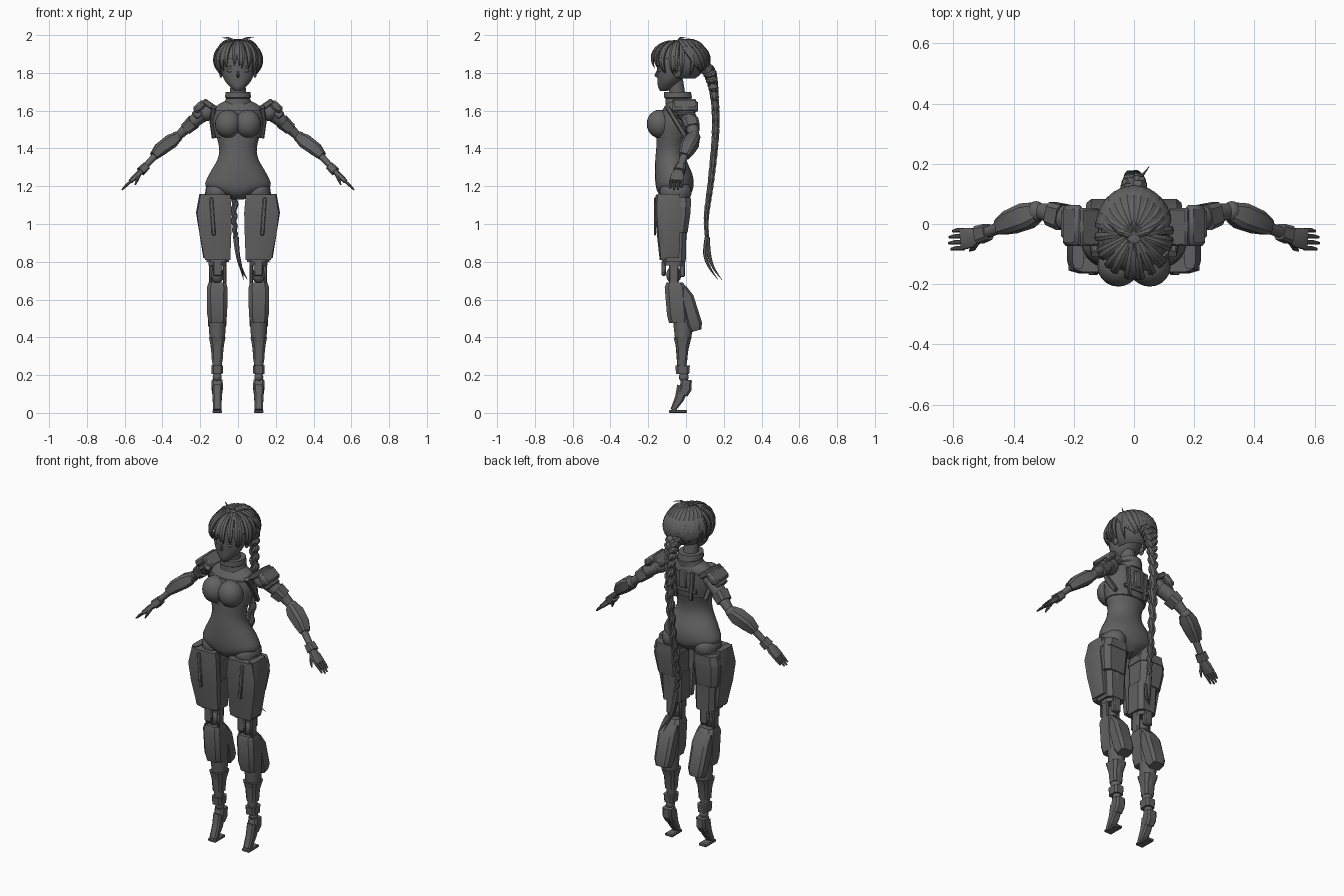
import bpy, bmesh, math, random
from math import pi, sin, cos, radians
from mathutils import Vector, Matrix

random.seed(4)
X, Y, Z = Vector((1, 0, 0)), Vector((0, 1, 0)), Vector((0, 0, 1))
if "Cube" in bpy.data.objects:
    bpy.data.objects.remove(bpy.data.objects["Cube"])

grey = bpy.data.materials.new("dark_grey")
grey.use_nodes = True
grey.diffuse_color = (.12, .12, .12, 1)
grey.node_tree.nodes["Principled BSDF"].inputs["Base Color"].default_value = (.12, .12, .12, 1)
parts = []


def finish(name, bm, mirror=False, bevel=0):
    """Turn a bmesh into a named object, optionally mirrored to the other side."""
    bmesh.ops.recalc_face_normals(bm, faces=bm.faces)
    mesh = bpy.data.meshes.new(name)
    bm.to_mesh(mesh)
    bm.free()
    mesh.materials.append(grey)
    obj = bpy.data.objects.new(name, mesh)
    bpy.context.collection.objects.link(obj)
    if bevel:
        mod = obj.modifiers.new("bevel", "BEVEL")
        mod.width, mod.segments = bevel, 1
    if mirror:
        obj.modifiers.new("mirror", "MIRROR").use_mirror_merge = False
    parts.append(obj)
    return obj


def smooth_path(stations, steps):
    """Catmull-Rom resampling of a list of stations."""
    s = [Vector(p) for p in stations]
    out = []
    for i in range(len(s) - 1):
        a, b, c, d = s[max(i - 1, 0)], s[i], s[i + 1], s[min(i + 2, len(s) - 1)]
        for k in range(steps):
            t = k / steps
            out.append(b + (c - a) * (t / 2) + (a * 2 - b * 5 + c * 4 - d) * (t * t / 2)
                       + (b * 3 - a - c * 3 + d) * (t ** 3 / 2))
    return out + [s[-1]]


def loft(name, stations, sides=20, power=1, steps=1, level=False, mirror=False, ref=Y):
    """Skin rings (x, y, z, half width, half depth) along a path."""
    rows = smooth_path(stations, steps)
    centres = [Vector(r[:3]) for r in rows]
    bm = bmesh.new()
    rings = []
    for i, (c, r) in enumerate(zip(centres, rows)):
        d = (centres[min(i + 1, len(rows) - 1)] - centres[max(i - 1, 0)]).normalized()
        u = X if level else (ref(c) if callable(ref) else ref).cross(d).normalized()
        v = Y if level else d.cross(u)
        ring = []
        for k in range(sides):
            a = 2 * pi * (k + .5) / sides
            p, q = (math.copysign(abs(f) ** power, f) for f in (cos(a), sin(a)))
            ring.append(bm.verts.new(c + u * p * r[3] + v * q * r[4]))
        rings.append(ring)
    for lo, hi in zip(rings, rings[1:]):
        for k in range(sides):
            n = (k + 1) % sides
            bm.faces.new((lo[k], lo[n], hi[n], hi[k]))
    bm.faces.new(rings[0])
    bm.faces.new(rings[-1])
    return finish(name, bm, mirror)


def armour(name, stations, **kw):
    """Chamfered, flat-faced shell on both sides."""
    return loft(name, stations, sides=8, power=.5, mirror=True, **kw)


def box(name, loc, size, rot=0, axis="Y", mirror=True, bevel=.006):
    bm = bmesh.new()
    m = Matrix.Translation(loc) @ Matrix.Rotation(radians(rot), 4, axis) @ Matrix.Diagonal((*size, 1))
    bmesh.ops.create_cube(bm, size=1, matrix=m)
    return finish(name, bm, mirror, bevel)


def ball(name, loc, size, mirror=True):
    bm = bmesh.new()
    m = Matrix.Translation(loc) @ Matrix.Diagonal((*size, 1))
    bmesh.ops.create_uvsphere(bm, u_segments=20, v_segments=12, radius=1, matrix=m)
    return finish(name, bm, mirror)


# Torso, bust and bodice
loft("torso", [(0, -.06, 1.13, .03, .05), (0, -.06, 1.16, .1, .085), (0, -.06, 1.2, .172, .1),
               (0, -.065, 1.26, .155, .1), (0, -.08, 1.34, .11, .083), (0, -.08, 1.4, .1, .078),
               (0, -.07, 1.48, .118, .085), (0, -.06, 1.56, .13, .085), (0, -.045, 1.62, .12, .07),
               (0, -.04, 1.655, .06, .05)], sides=32, steps=4, level=True)
loft("bodice", [(0, -.072, 1.455, .118, .09), (0, -.065, 1.53, .134, .093), (0, -.055, 1.6, .13, .084)],
     sides=32, steps=3, level=True)
ball("bust", (.052, -.14, 1.53), (.07, .068, .075))
box("back_strap", (.055, .025, 1.53), (.022, .014, .17), rot=5, bevel=.003)
box("back_band", (0, .022, 1.5), (.17, .014, .022), mirror=False, bevel=.003)
box("spine_plate", (0, .024, 1.56), (.045, .022, .1), mirror=False)
armour("side_strap", [(.128, -.1, 1.62, .014, .012), (.139, -.05, 1.54, .012, .014), (.128, .0, 1.46, .012, .012)])

# Neck and collar
loft("neck", [(0, -.04, 1.63, .045, .045), (0, -.055, 1.76, .04, .04)])
loft("collar", [(0, -.04, 1.635, .075, .07), (0, -.04, 1.665, .064, .07), (0, -.043, 1.67, .07, .075),
                (0, -.045, 1.7, .066, .072)], level=True)

# Head and face
loft("head", [(0, -.118, 1.703, .014, .018), (0, -.104, 1.725, .042, .044), (0, -.086, 1.765, .074, .066),
              (0, -.074, 1.82, .09, .08), (0, -.06, 1.88, .092, .092), (0, -.05, 1.94, .06, .06)],
     sides=28, steps=4, level=True)
loft("nose", [(0, -.148, 1.815, .004, .006), (0, -.157, 1.785, .009, .012), (0, -.148, 1.775, .005, .004)], sides=8)
ball("eye", (.038, -.137, 1.812), (.02, .012, .011))
box("eyebrow", (.04, -.143, 1.834), (.036, .012, .004), rot=-8, bevel=.001)
box("mouth", (0, -.146, 1.752), (.026, .008, .004), mirror=False, bevel=.001)
ball("ear", (.09, -.045, 1.8), (.01, .018, .026))

# Hair cap, open over the face
crown, radii = Vector((0, -.03, 1.86)), Vector((.11, .135, .11))
cap = bmesh.new()
bmesh.ops.create_uvsphere(cap, u_segments=32, v_segments=20, radius=1,
                          matrix=Matrix.Translation(crown) @ Matrix.Diagonal((*radii, 1)))
hidden = [f for f in cap.faces if f.calc_center_median().z < 1.775
          or (f.calc_center_median().y < -.05 and f.calc_center_median().z < 1.87)]
bmesh.ops.delete(cap, geom=hidden, context="FACES")
finish("hair_cap", cap)


def lock(name, turn, end, width, sweep=0, start=.25):
    """One tapered strand laid over the skull, swept towards the nape."""
    rows, count = [], 7
    for k in range(count):
        f = k / (count - 1)
        t = start + (end - start) * f
        a = turn + (pi - turn) * sweep * f * f
        lift = 1.02 + .09 * sin(pi * f) + .05 * f
        p = Vector((sin(t) * sin(a) * radii.x, -sin(t) * cos(a) * radii.y, cos(t) * radii.z))
        taper = (.35 + f) * (1 - f ** 3) + .02
        rows.append((*(crown + p * lift), width * taper, .012 * taper))
    loft(name, rows, sides=6, steps=2, ref=lambda c: c - crown)


for i in range(17):
    turn = radians(-112 + 14 * i)
    end = 1.7 + .5 * abs(sin(turn)) + random.uniform(-.1, .12)
    lock("fringe_lock", turn + random.uniform(-.1, .1), end, .021)
for i in range(13):
    lock("back_lock", radians(96 + 14 * i), random.uniform(1.9, 2.15), .026, sweep=.55)
    lock("crown_lock", radians(90 + 15 * i), random.uniform(1.2, 1.5), .022, sweep=.3, start=.05)
for side in (-1, 1):
    for z in (1.97, 1.94):
        loft("loose_wisp", [(side * .02, -.04, z, .008, .006), (side * .05, -.03, z + .015, .005, .004),
                            (side * .085, .0, z + .015, .001, .001)], sides=5, steps=3)

# Braid: overlapping lobes to either side of a hanging path
braid = smooth_path([(0, .07, 1.85, .05), (0, .125, 1.8, .045), (0, .15, 1.68, .03), (-.005, .157, 1.5, .027),
                     (-.012, .135, 1.25, .023), (-.02, .108, 1.04, .018), (-.012, .112, .92, .014)], 6)
loft("braid_core", [(p[0], p[1], p[2], p[3] * .7, p[3] * .6) for p in braid], sides=8)
for i, (p, q) in enumerate(zip(braid, braid[1:])):
    a, b, w = Vector(p[:3]), Vector(q[:3]), p[3]
    side = X * w * .45 * (-1) ** i
    along = (b - a) * .8
    loft("braid_lobe", [(*(a - along + side * 1.3), w * .15, w * .15), (*(a + side), w * .65, w * .8),
                        (*(b - side * .2), w * .5, w * .65), (*(b + along - side), w * .1, w * .1)],
         sides=8, steps=3)
for bend in (0, .02):
    loft("braid_tip", [(-.012, .112, .93, .016, .014), (-.002, .122 - bend, .84, .012, .011),
                       (.015, .145 - bend, .77, .008, .007), (.05 - bend, .19 - bend, .705, .001, .001)],
         sides=7, steps=4)

# Shoulders
ball("shoulder_joint", (.165, -.005, 1.59), (.045, .05, .045))
box("shoulder_plate", (.152, -.01, 1.632), (.075, .125, .03), rot=-35)
box("shoulder_guard", (.203, -.005, 1.622), (.075, .135, .04), rot=42, bevel=.012)
box("shoulder_trim", (.215, .0, 1.585), (.045, .09, .045), rot=42)

# Arms
loft("upper_arm", [(.17, .0, 1.585, .036, .042), (.225, .02, 1.55, .036, .042), (.29, .038, 1.49, .026, .03),
                   (.32, .042, 1.46, .022, .026)], steps=3, mirror=True)
armour("arm_band", [(.235, .022, 1.54, .04, .045), (.275, .035, 1.505, .034, .04)])
ball("elbow", (.325, .042, 1.46), (.03, .034, .03))
armour("forearm_guard", [(.325, .04, 1.458, .028, .034), (.355, .028, 1.437, .04, .044),
                         (.41, .006, 1.397, .037, .04), (.445, -.01, 1.36, .024, .028)])
loft("wrist", [(.43, -.006, 1.37, .019, .021), (.51, -.036, 1.285, .015, .018)], mirror=True)
armour("wrist_cuff", [(.485, -.026, 1.308, .023, .028), (.515, -.036, 1.278, .026, .031)])

# Hands
armour("palm", [(.51, -.038, 1.283, .014, .02), (.535, -.045, 1.258, .016, .034), (.57, -.05, 1.225, .012, .036)])
for i in range(4):
    y = -.02 - .02 * i
    reach = (.037, .048, .05, .042)[i]
    loft("finger", [(.565, y, 1.228, .008, .008), (.565 + reach / 2, y, 1.228 - reach * .45, .008, .008),
                    (.565 + reach, y - .004, 1.228 - reach * .95, .004, .005)], sides=8, mirror=True)
loft("thumb", [(.522, -.062, 1.262, .01, .01), (.533, -.08, 1.235, .009, .009), (.545, -.088, 1.207, .004, .004)],
     sides=8, mirror=True)

# Thighs
ball("hip_joint", (.105, -.055, 1.17), (.068, .085, .07))
loft("thigh", [(.11, -.06, 1.17, .065, .075), (.11, -.06, .95, .06, .065), (.108, -.065, .78, .048, .055)],
     mirror=True)
armour("thigh_band", [(.125, -.05, 1.125, .082, .075), (.128, -.048, 1.06, .085, .075),
                      (.122, -.055, .955, .074, .066)], level=True)
armour("thigh_rim", [(.125, -.05, 1.14, .075, .078), (.126, -.05, 1.09, .088, .08)], level=True)
armour("thigh_plate", [(.118, -.135, 1.155, .08, .026), (.125, -.137, 1.06, .096, .028),
                       (.12, -.13, .95, .088, .026), (.108, -.12, .81, .07, .02)], level=True)
armour("outer_plate", [(.185, -.09, 1.16, .02, .06), (.203, -.085, 1.06, .02, .062), (.172, -.085, .82, .012, .05)],
       level=True)
armour("lower_thigh_shell", [(.11, -.06, .97, .068, .064), (.108, -.065, .8, .062, .066)], level=True)
box("thigh_ridge", (.135, -.164, 1.04), (.02, .012, .2), rot=4, bevel=.004)

# Knees
ball("knee_joint", (.11, -.065, .73), (.036, .04, .045))
box("knee_link", (.145, -.065, .745), (.018, .05, .13))
box("inner_knee_link", (.07, -.065, .745), (.018, .05, .13))
box("knee_cap", (.108, -.118, .765), (.05, .022, .08))
box("knee_back", (.11, -.02, .765), (.05, .03, .09))

# Lower legs
armour("shin_guard", [(.11, -.06, .69, .048, .045), (.11, -.055, .665, .056, .06), (.11, -.045, .52, .055, .058),
                      (.11, -.04, .475, .046, .052)], level=True)
armour("calf_guard", [(.11, -.02, .66, .05, .025), (.11, .005, .61, .054, .038), (.11, .045, .47, .05, .042),
                      (.11, .055, .435, .038, .03)])
loft("shin", [(.11, -.02, .5, .045, .05), (.11, -.015, .42, .043, .047), (.11, -.02, .34, .034, .034),
              (.11, -.022, .24, .024, .024)], steps=3, mirror=True)
armour("shin_sleeve", [(.11, -.018, .4, .046, .05), (.11, -.02, .35, .035, .034), (.11, -.02, .28, .03, .028)],
       level=True)

# Ankles and raised feet
armour("ankle_cuff", [(.11, -.018, .25, .033, .04), (.11, -.018, .205, .03, .036)], level=True)
ball("ankle_joint", (.11, -.012, .19), (.024, .026, .026))
armour("heel", [(.11, .002, .175, .03, .03), (.11, -.002, .13, .031, .034), (.11, -.018, .1, .026, .03)])
armour("foot", [(.11, -.015, .14, .027, .034), (.11, -.035, .075, .025, .026), (.11, -.07, .014, .023, .014)])
box("toe_plate", (.11, -.042, .008), (.05, .095, .016), bevel=.004)

# Smooth shading with crisp armour edges
bpy.ops.object.select_all(action="DESELECT")
for obj in parts:
    obj.select_set(True)
bpy.context.view_layer.objects.active = parts[0]
bpy.ops.object.shade_smooth_by_angle(angle=radians(30))
